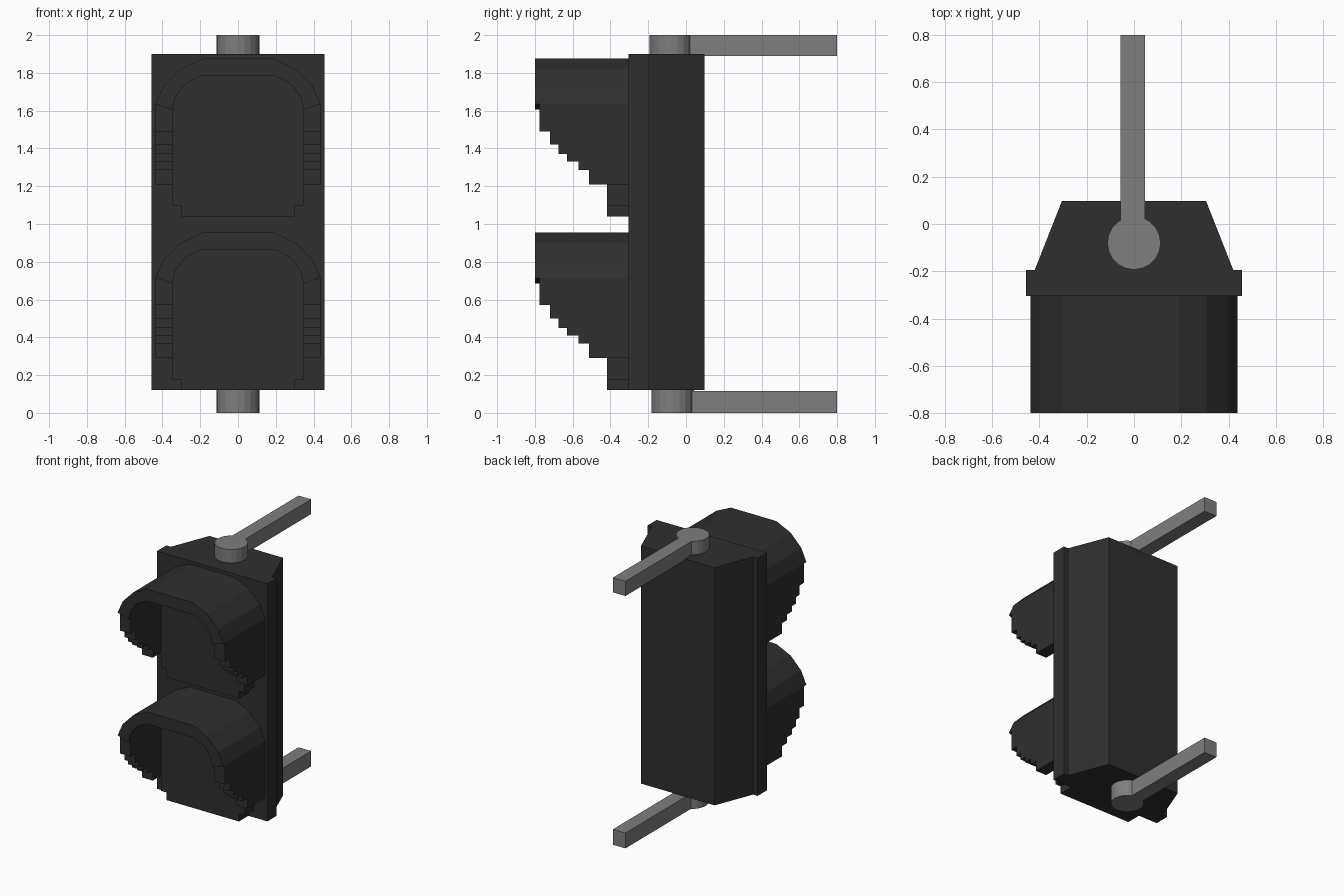
import bpy, bmesh, math

if "Cube" in bpy.data.objects:
    bpy.data.objects.remove(bpy.data.objects["Cube"])


def material(name, v):
    m = bpy.data.materials.new(name)
    m.diffuse_color = (v, v, v, 1)
    m.use_nodes = True
    m.node_tree.nodes["Principled BSDF"].inputs["Base Color"].default_value = m.diffuse_color
    return m


BLACK = material("matte black", 0.028)
GREY = material("bracket grey", 0.21)


def loft(name, solids, mat):
    """Each solid is a pair of matching rings joined by flat sides and capped."""
    bm = bmesh.new()
    for ring_a, ring_b in solids:
        a = [bm.verts.new(p) for p in ring_a]
        b = [bm.verts.new(p) for p in ring_b]
        bm.faces.new(a)
        bm.faces.new(b[::-1])
        n = len(a)
        for i in range(n):
            j = (i + 1) % n
            bm.faces.new((a[j], a[i], b[i], b[j]))
    bmesh.ops.recalc_face_normals(bm, faces=bm.faces)
    me = bpy.data.meshes.new(name)
    bm.to_mesh(me)
    bm.free()
    me.materials.append(mat)
    ob = bpy.data.objects.new(name, me)
    bpy.context.collection.objects.link(ob)
    return ob


def along_y(profile, y0, y1):
    return ([(x, y0, z) for x, z in profile], [(x, y1, z) for x, z in profile])


def along_z(profile, z0, z1):
    return ([(x, y, z0) for x, y in profile], [(x, y, z1) for x, y in profile])


def mirrored(half):
    """Complete a left-to-centre chain with its right-hand reflection."""
    return half + [(-x, z) for x, z in reversed(half)]


# Housing: wide front flange with a tapered back
loft("housing", [along_z([(-0.457, -0.305), (0.457, -0.305), (0.457, -0.195),
                          (0.42, -0.195), (0.305, 0.097), (-0.305, 0.097),
                          (-0.42, -0.195), (-0.457, -0.195)], 0.12, 1.9)], BLACK)

# Visor profiles, heights measured for the upper lamp
OUTER = [(-0.437, 1.635), (-0.395, 1.73), (-0.307, 1.82), (-0.188, 1.875)]
INNER = [(-0.347, 1.605), (-0.333, 1.67), (-0.28, 1.742), (-0.195, 1.785)]
LENS = [(-0.30, 1.04), (-0.30, 1.097), (-0.347, 1.097)] + INNER
# Stepped lower edge: (bottom height, front edge)
STEPS = [(1.49, -0.775), (1.42, -0.72), (1.37, -0.675), (1.33, -0.63),
         (1.287, -0.57), (1.21, -0.513)]


def shifted(profile, dz):
    return [(x, z + dz) for x, z in profile]


def wall_ring(x, top, dz):
    ring = [(x, -0.30, top + dz)]
    z = top
    for bottom, y in STEPS:
        ring += [(x, y, z + dz), (x, y, bottom + dz)]
        z = bottom
    return ring + [(x, -0.30, z + dz)]


for label, dz in (("upper", 0), ("lower", -0.92)):
    # Faceted arch over the lamp
    arch = mirrored(OUTER) + mirrored(INNER)[::-1]
    loft(label + "_visor_arch", [along_y(shifted(arch, dz), -0.80, -0.30)], BLACK)
    # Stepped side walls
    loft(label + "_visor_walls",
         [(wall_ring(s * 0.437, 1.635, dz), wall_ring(s * 0.347, 1.605, dz))
          for s in (-1, 1)], BLACK)
    # Raised lamp face inside the visor
    loft(label + "_lamp_face", [along_y(shifted(mirrored(LENS), dz), -0.417, -0.30)], BLACK)

# Mounting brackets: round pivot and square arm at top and bottom
for label, z0, z1, yc in (("top", 1.89, 2.0, -0.08), ("bottom", 0.0, 0.12, -0.07)):
    circle = [(0.113 * math.cos(math.tau * i / 20), yc + 0.113 * math.sin(math.tau * i / 20))
              for i in range(20)]
    loft(label + "_pivot", [along_z(circle, z0, z1)], GREY)
    arm = [(-0.058, yc + 0.09), (0.046, yc + 0.09), (0.046, 0.8), (-0.058, 0.8)]
    loft(label + "_arm", [along_z(arm, z0, min(z1, z0 + 0.115))], GREY)
